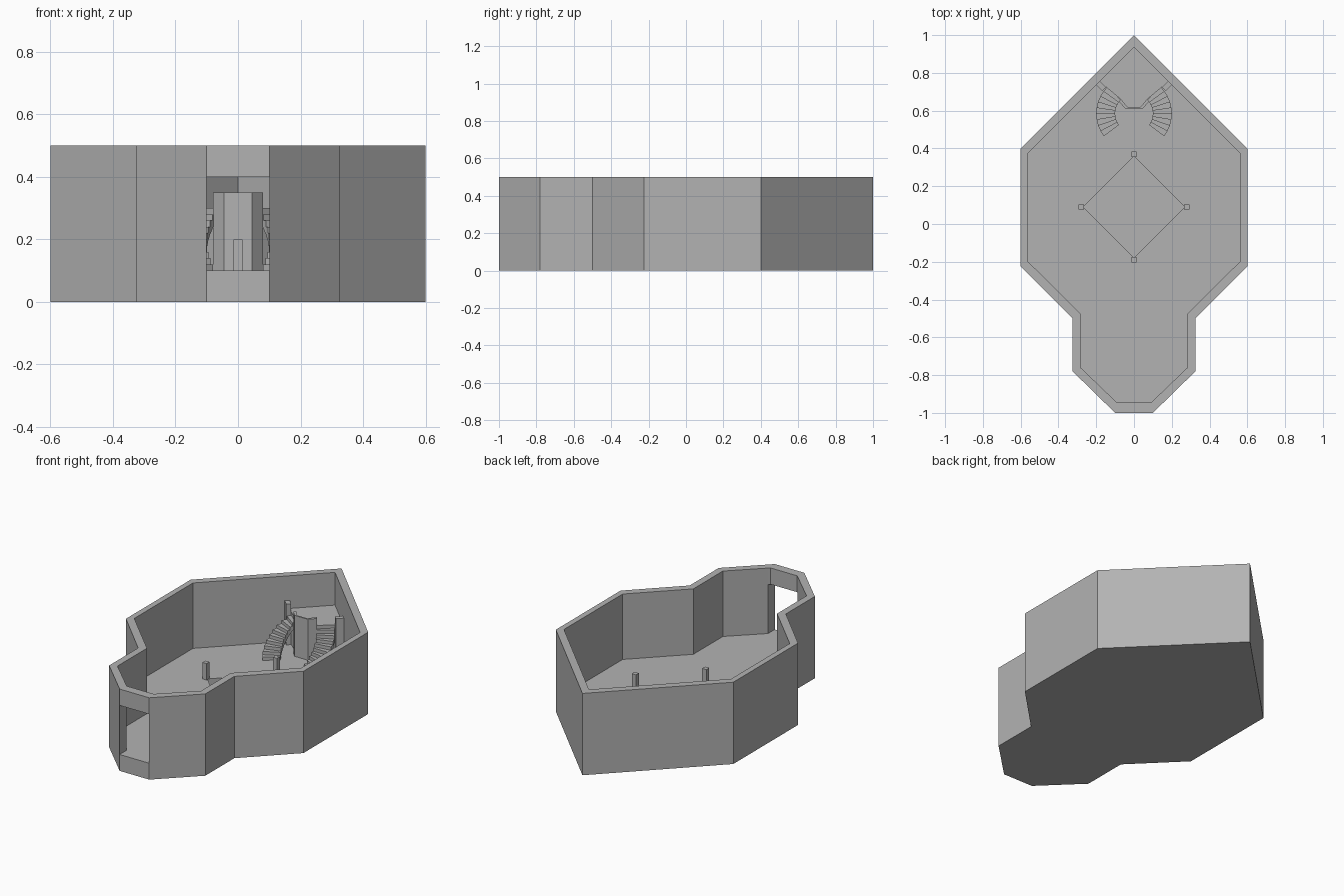
import bpy, bmesh
from math import cos, sin, radians

if "Cube" in bpy.data.objects:
    bpy.data.objects.remove(bpy.data.objects["Cube"])

stone = bpy.data.materials.new("grey_stone")
stone.diffuse_color = (0.45, 0.45, 0.45, 1)
stone.use_nodes = True
stone.node_tree.nodes["Principled BSDF"].inputs["Base Color"].default_value = stone.diffuse_color


def solid(name, verts, faces):
    me = bpy.data.meshes.new(name)
    me.from_pydata(verts, [], faces)
    bm = bmesh.new()
    bm.from_mesh(me)
    bmesh.ops.recalc_face_normals(bm, faces=bm.faces)
    bm.to_mesh(me)
    bm.free()
    me.materials.append(stone)
    ob = bpy.data.objects.new(name, me)
    bpy.context.collection.objects.link(ob)
    return ob


def prism(name, pts, z0, z1):
    n = len(pts)
    verts = [(x, y, z0) for x, y in pts] + [(x, y, z1) for x, y in pts]
    faces = [list(range(n))[::-1], list(range(n, 2 * n))]
    faces += [(i, (i + 1) % n, n + (i + 1) % n, n + i) for i in range(n)]
    return solid(name, verts, faces)


def mirrored(half):
    """Add the left-hand half to a right-hand outline."""
    return half + [(-x, y) for x, y in reversed(half) if x > 1e-6]


def flip(pts, s):
    return [(s * x, y) for x, y in pts]


# Outlines run from the front right corner round the back to the front left
outer = mirrored([(0.1, -1), (0.325, -0.78), (0.325, -0.5), (0.6, -0.225), (0.6, 0.4), (0, 1)])
inner = mirrored([(0.1, -0.936), (0.283, -0.76), (0.283, -0.475), (0.565, -0.195),
                  (0.565, 0.372), (0, 0.937)])

# Floor slab with sunken diamond basin
floor = prism("floor_slab", outer, 0, 0.1)
cutter = prism("basin_cutter", [(0, -0.18), (0.27, 0.09), (0, 0.36), (-0.27, 0.09)], 0.05, 0.2)
cutter.hide_render = True
mod = floor.modifiers.new("basin", 'BOOLEAN')
mod.operation = 'DIFFERENCE'
mod.object = cutter
mod.solver = 'EXACT'
bpy.context.view_layer.objects.active = floor
bpy.ops.object.modifier_apply(modifier=mod.name)
bpy.data.objects.remove(cutter)

# Perimeter wall, open at the entrance, and lintel over it
prism("perimeter_wall", outer + inner[::-1], 0.1, 0.5)
prism("entrance_lintel", mirrored([outer[0], inner[0], (0.09, -0.945)]), 0.4, 0.5)

# Posts at the basin corners
h = 0.014
for i, (x, y) in enumerate([(0, -0.19), (0.28, 0.09), (0, 0.37), (-0.28, 0.09)]):
    prism(f"basin_post_{i}", [(x - h, y - h), (x + h, y - h), (x + h, y + h), (x - h, y + h)], 0.1, 0.2)

# Raised landing in the back corner and its parapets
landing = [(0.045, 0.61), (0.08, 0.648), (0.07, 0.66), (0.148, 0.725),
           (0.168, 0.705), (0.2, 0.737), (0, 0.937)]
prism("landing", mirrored(landing), 0.1, 0.3)
prism("front_parapet", mirrored([(0.045, 0.61), (0.08, 0.648), (0.07, 0.662), (0.034, 0.619)]), 0.3, 0.35)
for s in (1, -1):
    prism("side_parapet", flip([(0.148, 0.725), (0.168, 0.705), (0.2, 0.737), (0.18, 0.757)], s), 0.3, 0.35)

# Curved stairs: thin treads over a sloping underside
CY, R0, R1, STEPS, A0, A1 = 0.585, 0.1, 0.2, 9, -37, 45


def stair(s):
    verts, faces = [], []
    da = (A1 - A0) / STEPS
    for k in range(STEPS):
        top = 0.12 + 0.02 * k
        for j in (0, 1):
            a = radians(A0 + da * (k + j))
            low = max(0.1, 0.1 + 0.02 * (k + j) - 0.025)
            for r, z in ((R0, low), (R1, low), (R1, top), (R0, top)):
                verts.append((s * r * cos(a), CY + r * sin(a), z))
        b = 8 * k
        faces += [[b, b + 1, b + 2, b + 3], [b + 7, b + 6, b + 5, b + 4]]
        faces += [[b + i, b + (i + 1) % 4, b + 4 + (i + 1) % 4, b + 4 + i] for i in range(4)]
    return solid("curved_stair", verts, faces)


for s in (1, -1):
    stair(s)
